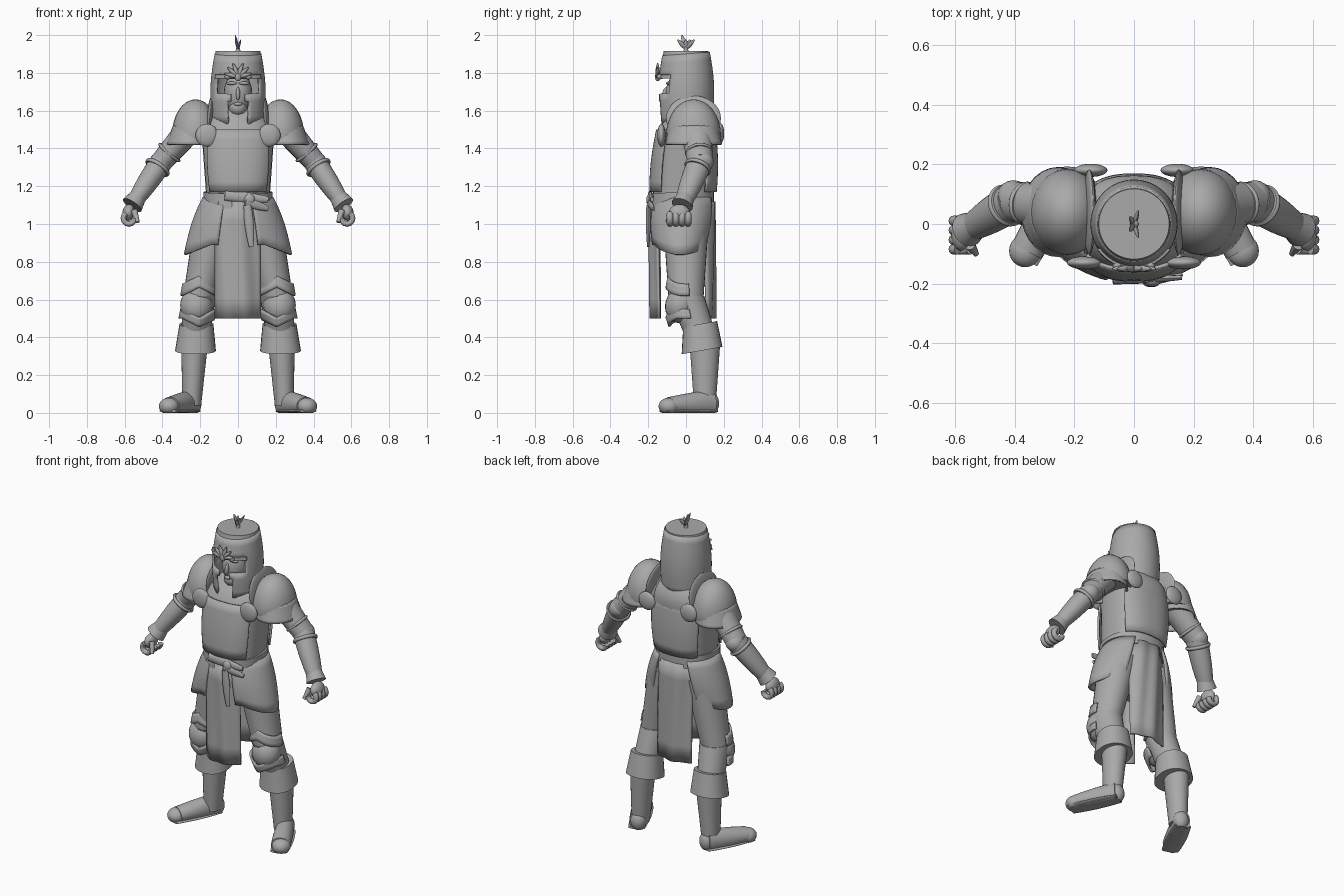
import bpy, bmesh, math
from mathutils import Vector, Matrix

cube = bpy.data.objects.get("Cube")
if cube:
    bpy.data.objects.remove(cube, do_unlink=True)

colour = (.4, .4, .4, 1)
grey = bpy.data.materials.new("plain grey")
grey.use_nodes = True
grey.diffuse_color = colour
grey.node_tree.nodes["Principled BSDF"].inputs["Base Color"].default_value = colour
X, Y, Z = Matrix.Identity(3)


def finish(name, bm, mirror, thick=0):
    """Turn a bmesh into one object, or a left and right pair."""
    for side in ((1, -1) if mirror else (1,)):
        part = bm.copy()
        for vert in part.verts:
            vert.co.x *= side
        bmesh.ops.recalc_face_normals(part, faces=part.faces)
        label = ("left_" if side > 0 else "right_") + name if mirror else name
        mesh = bpy.data.meshes.new(label)
        part.to_mesh(mesh)
        part.free()
        mesh.materials.append(grey)
        obj = bpy.data.objects.new(label, mesh)
        bpy.context.collection.objects.link(obj)
        if thick:
            solid = obj.modifiers.new("thickness", 'SOLIDIFY')
            solid.thickness, solid.offset = thick, 0
        bpy.ops.object.select_all(action='DESELECT')
        obj.select_set(True)
        bpy.context.view_layer.objects.active = obj
        bpy.ops.object.shade_smooth_by_angle(angle=math.radians(42))
    bm.free()


def skin(bm, rings, closed):
    for low, high in zip(rings, rings[1:]):
        count = len(low)
        for i in range(count if closed else count - 1):
            j = (i + 1) % count
            bm.faces.new((low[i], low[j], high[j], high[i]))


def loft(name, path, sizes, across=None, sides=28, boxy=2, arc=None, tilt=0,
         thick=0, mirror=True, shape=None, keep=None):
    """Skin ovals along a path; they lie level unless an across axis is given."""
    bm, rings = bmesh.new(), []
    sweep = [math.radians(angle) for angle in arc or (0, 360)]
    for k, (centre, (wide, deep)) in enumerate(zip(path, sizes)):
        a, b = X, Y
        if across:
            along = (path[min(k + 1, len(path) - 1)] - path[max(k - 1, 0)]).normalized()
            b = (across - along * across.dot(along)).normalized()
            a = b.cross(along)
        ring = []
        for i in range(sides + 1 if arc else sides):
            angle = sweep[0] + (sweep[1] - sweep[0]) * i / sides
            u, w = (math.copysign(abs(f) ** (2 / boxy), f) for f in (math.cos(angle), math.sin(angle)))
            co = centre + a * (wide * u) + b * (deep * w)
            co.z += tilt * (co.y - centre.y)
            if shape:
                shape(co)
            co.z = max(co.z, 0)
            ring.append(bm.verts.new(co))
        rings.append(ring)
    skin(bm, rings, not arc)
    if not arc and not thick:
        bm.faces.new(rings[0])
        bm.faces.new(rings[-1])
    if keep:
        gone = [f for f in bm.faces if not keep(f.calc_center_median())]
        bmesh.ops.delete(bm, geom=gone, context='FACES')
    finish(name, bm, mirror, thick)


def limb(name, start, end, wide, wide_end, deep=1, deep_end=None, swell=0, steps=6, **style):
    """Straight loft whose width blends from end to end and may swell between."""
    path, sizes = [], []
    for k in range(steps + 1):
        t = k / steps
        path.append(Vector(start).lerp(Vector(end), t))
        width = wide + (wide_end - wide) * t + swell * math.sin(math.pi * t)
        ratio = deep + ((deep_end or deep) - deep) * t
        sizes.append((width, width * ratio))
    loft(name, path, sizes, **style)


def ball(name, centre, size, mirror=True, turn=0, axis='X', floor=0):
    bm = bmesh.new()
    bmesh.ops.create_uvsphere(bm, u_segments=24, v_segments=16, radius=1)
    move = Matrix.Translation(centre) @ Matrix.Rotation(math.radians(turn), 4, axis)
    bmesh.ops.transform(bm, matrix=move @ Matrix.Diagonal((*size, 1)), verts=bm.verts)
    for vert in bm.verts:
        vert.co.z = max(vert.co.z, floor)
    finish(name, bm, mirror)


def cloth(name, y, bulge, top=1.12, drop=.62, half=.12, columns=14, rows=6):
    """Hanging sheet, bowed across and lightly folded."""
    bm, rings = bmesh.new(), []
    for r in range(rows + 1):
        z = top - drop * r / rows
        ring = []
        for c in range(columns + 1):
            u = 2 * c / columns - 1
            fold = .006 * math.sin(7 * u + 4 * z)
            ring.append(bm.verts.new((u * half, y + bulge * u * u + fold, z)))
        rings.append(ring)
    skin(bm, rings, False)
    finish(name, bm, False, thick=.012)


# Torso with its front and back plates
waist, chest = Vector((0, -.02, 1.1)), Vector((0, 0, 1.45))
limb("torso", waist, chest, .165, .19, deep=.95, deep_end=.85, boxy=2.5, mirror=False)
limb("shoulders", chest, (0, .03, 1.63), .19, .08, deep=.85, swell=.03, boxy=2.5, mirror=False)
for name, arc in (("breast_plate", (-142, -38)), ("back_plate", (38, 142))):
    limb(name, waist.lerp(chest, .2), chest + Z * .05, .178, .19, deep=.97, deep_end=.8,
         swell=.01, boxy=2.5, arc=arc, thick=.012, mirror=False)
limb("neck", (0, -.02, 1.5), (0, -.01, 1.66), .08, .05, mirror=False)

# Belt, hips and tabard
limb("belt", waist - Z * .01, waist + Z * .07, .182, .182, deep=.93, boxy=2.3, tilt=.05, mirror=False)
limb("hips", (0, 0, .88), waist, .18, .165, deep=.7, deep_end=.95, swell=.01, mirror=False)
cloth("front_tabard", -.187, .045)
cloth("back_tabard", .15, -.045)


# Hip plates hang lower at the outside
def hip_drop(co):
    co.z -= 1.8 * max(0, co.x - .14) * max(0, 1.1 - co.z)


limb("hip_plate", (0, -.03, .89), (0, -.01, 1.14), .28, .18, deep=.55, deep_end=.9, swell=.01,
     arc=(-68, 58), thick=.014, shape=hip_drop)

# Belt knot with a hanging strap
ball("belt_knot", (.06, -.19, 1.13), (.03, .02, .03), mirror=False)
for name, start, end, wide in (("belt_loop_upper", (-.07, -.19, 1.15), (.16, -.18, 1.13), .025),
                               ("belt_loop_lower", (.04, -.2, 1.12), (.16, -.17, 1.08), .02),
                               ("belt_tail", (.05, -.2, 1.1), (.07, -.2, .88), .02)):
    limb(name, start, end, wide, wide * .6, deep=.5, swell=.008, across=Y, sides=12, mirror=False)

# Legs
knee = Vector((.205, 0, .62))
limb("thigh", knee, (.12, 0, 1.02), .085, .11, deep=1.1)
limb("shin", (.225, .08, .4), knee, .075, .088, deep=1.1)
ball("knee_cop", (.22, -.03, .57), (.086, .08, .095), turn=-14)


# Knee guards come to a point at the middle
def knee_point(co):
    co.z += .5 * max(0, .09 - abs(co.x - knee.x)) * (1 if co.z > .6 else -1)


guard = dict(deep=1.08, arc=(-175, 10), thick=.012, shape=knee_point, steps=3)
limb("knee_guard_upper", knee, knee + Z * .06, .095, .085, **guard)
limb("knee_guard_lower", knee - Z * .07, (.22, .01, .5), .095, .09, **guard)

# Boots
limb("boot_cuff", (.225, .085, .33), (.22, .075, .47), .108, .09, tilt=.18, boxy=2.2)
limb("boot_shaft", (.245, .1, .04), (.23, .1, .36), .05, .07, deep=1.15)
limb("boot_foot", (.24, .14, .05), (.36, -.09, .04), .048, .055, deep=1.4, deep_end=.8,
     swell=.004, across=Z)
ball("boot_heel", (.24, .13, .05), (.047, .045, .06))
ball("boot_toe", (.365, -.09, .035), (.054, .055, .045))
limb("boot_sole", (.24, .15, .01), (.37, -.12, .01), .048, .05, deep=.2, swell=.01, across=Z)

# Shoulder armour
ball("pauldron", (.225, .04, 1.47), (.125, .145, .19), floor=1.45)
limb("pauldron_lame", (.255, .04, 1.42), (.24, .04, 1.52), .12, .1, deep=1.22, thick=.01)
ball("shoulder_collar", (.15, .04, 1.56), (.018, .145, .12), turn=-6, axis='Y')
ball("chest_disc", (.165, -.13, 1.47), (.06, .022, .06))
ball("back_disc", (.145, .18, 1.48), (.056, .022, .056))

# Arms
shoulder, elbow, wrist = (Vector(p) for p in ((.24, .05, 1.52), (.405, .075, 1.33), (.56, -.02, 1.1)))
limb("upper_arm", shoulder, elbow, .075, .058, deep=1.15, across=Y)
limb("forearm", elbow, wrist, .06, .038, deep=1.1, swell=.006, across=Y)
ball("elbow_cop", elbow + Y * .012, (.058, .06, .055), turn=40, axis='Y')
for name, end, spot in (("upper_elbow_band", shoulder, .22), ("lower_elbow_band", wrist, .1)):
    limb(name, elbow.lerp(end, spot), elbow.lerp(end, spot + .07), .068, .068, swell=.006, across=Y)
limb("gauntlet_cuff", elbow.lerp(wrist, .8), wrist, .045, .058, across=Y)

# Closed hands, with fingers curled round an empty grip
ball("palm", (.58, -.035, 1.06), (.032, .055, .045), turn=-12, axis='Y')
for k in range(4):
    grip = Vector((.577, .032 * k - .085, 1.03))
    bends = [math.radians(60 - 30 * i) for i in range(9)]
    curl = [grip + (X * math.cos(bend) + Z * math.sin(bend)) * .03 for bend in bends]
    loft("finger_%d" % (k + 1), curl, [(.015, .017)] * len(curl), across=Y, sides=12)
limb("thumb", (.55, -.07, 1.07), (.53, -.1, 1.01), .018, .01, across=Y, sides=12)

# Head inside the helmet
ball("head", (0, -.02, 1.69), (.075, .088, .115), mirror=False)
ball("jaw", (0, -.05, 1.615), (.048, .058, .048), mirror=False)
ball("nose", (0, -.11, 1.69), (.011, .016, .035), mirror=False, turn=-12)
ball("lips", (0, -.102, 1.635), (.022, .012, .01), mirror=False)
ball("eyebrow", (.033, -.092, 1.745), (.03, .014, .009))


# Helmet with a T-shaped face opening
def solid_part(spot):
    slit = 1.69 < spot.z < 1.77 and abs(spot.x) < .108
    gap = spot.z < 1.7 and abs(spot.x) < .045
    return spot.y > 0 or not (slit or gap)


limb("helmet", (0, 0, 1.54), (0, 0, 1.9), .132, .118, deep=1.02, swell=.015, steps=9,
     sides=48, thick=.012, keep=solid_part, tilt=.08, mirror=False)
limb("helmet_lid", (0, 0, 1.88), (0, 0, 1.915), .125, .118, sides=48, mirror=False)
limb("brow_band", (0, 0, 1.77), (0, 0, 1.79), .145, .143, arc=(-145, -35), thick=.012, mirror=False)

# Leafy ornament over the brow
boss = Vector((0, -.15, 1.78))
ball("brow_boss", boss, (.018, .014, .024), mirror=False)
ball("brow_scroll", boss + X * .055 + Y * .01, (.016, .015, .015))
for k in range(3):
    fan = .35 + .5 * k
    tip = boss + (X * math.sin(fan) + Z * math.cos(fan)) * .075
    limb("brow_leaf_%d" % (k + 1), boss, tip, .008, .003, swell=.006, across=Y, sides=10)

# Small plume on the lid
root = Vector((0, 0, 1.93))
limb("plume_stem", root - Z * .02, root + Z * .02, .014, .006, mirror=False)
for k in range(5):
    tip = root + X * .015 * (-1) ** k + Y * .022 * (k - 2) + Z * (.07 if k == 1 else .045)
    limb("plume_leaf_%d" % (k + 1), root, tip, .005, .002, deep=2, swell=.003, across=Y,
         sides=10, mirror=False)
